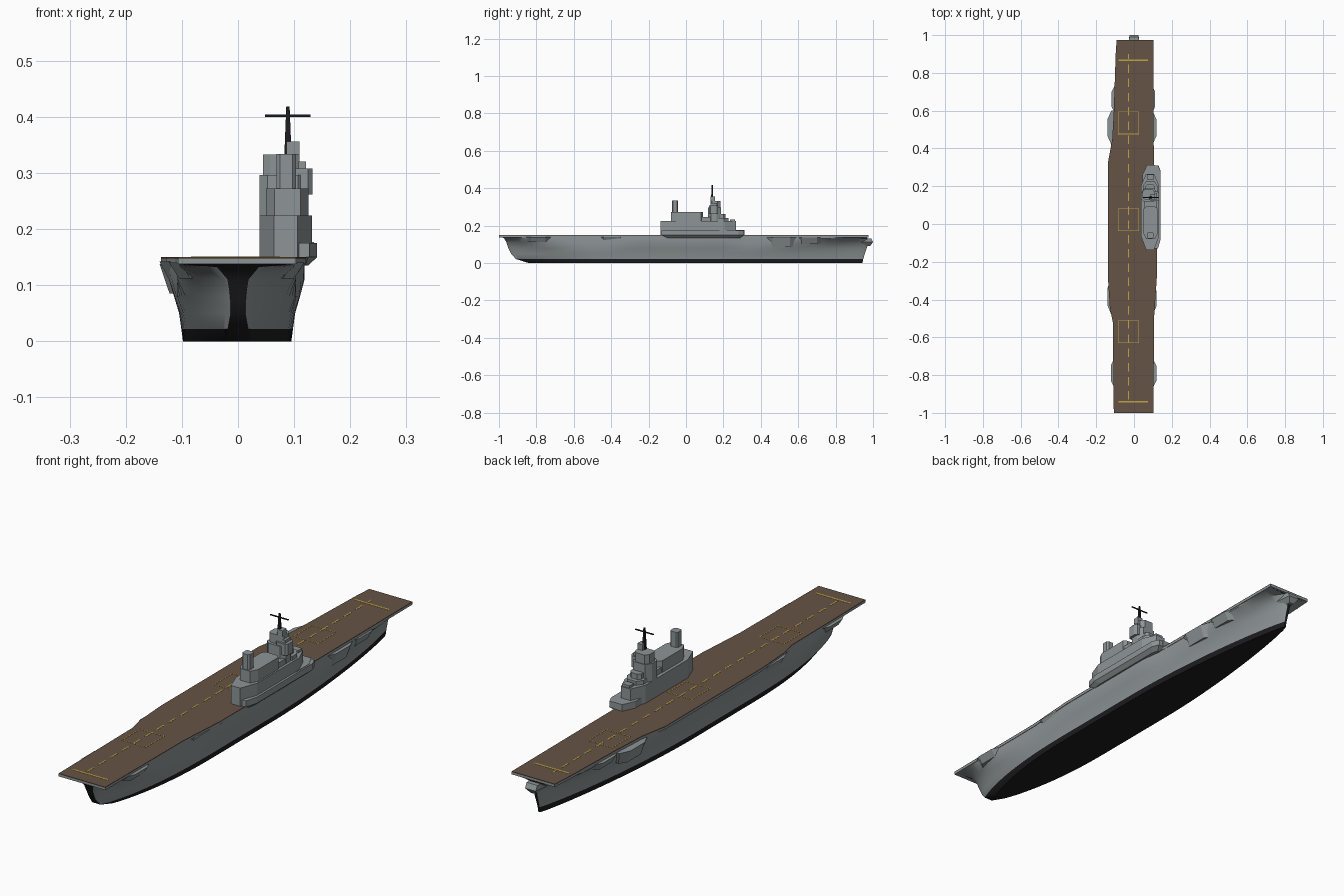
import bpy, math

if "Cube" in bpy.data.objects:
    bpy.data.objects.remove(bpy.data.objects["Cube"])

def material(name, color):
    m = bpy.data.materials.new(name)
    m.diffuse_color = (*color, 1)
    m.use_nodes = True
    m.node_tree.nodes["Principled BSDF"].inputs["Base Color"].default_value = m.diffuse_color
    return m

GREY = material("grey_paint", (0.27, 0.30, 0.31))
BLACK = material("black_paint", (0.012, 0.012, 0.014))
WOOD = material("deck_brown", (0.13, 0.088, 0.06))
YELLOW = material("marking_yellow", (0.55, 0.37, 0.06))

def mesh_object(name, verts, faces, mats):
    me = bpy.data.meshes.new(name)
    me.from_pydata(verts, [], faces)
    for m in mats:
        me.materials.append(m)
    ob = bpy.data.objects.new(name, me)
    bpy.context.collection.objects.link(ob)
    return ob

def prism(name, low, high, z0, z1, mat=GREY):
    """Solid between two outlines with equal point counts."""
    n = len(low)
    area = sum(low[i - 1][0] * low[i][1] - low[i][0] * low[i - 1][1] for i in range(n))
    if area < 0:
        low, high = low[::-1], high[::-1]
    verts = [(x, y, z0) for x, y in low] + [(x, y, z1) for x, y in high]
    faces = [(i, (i + 1) % n, n + (i + 1) % n, n + i) for i in range(n)]
    faces += [tuple(range(n))[::-1], tuple(range(n, 2 * n))]
    return mesh_object(name, verts, faces, [mat])

def block(name, x0, x1, y0, y1, z0, z1, cx=0, c0=0, c1=0, mat=GREY):
    """Box whose corners are cut by cx across and c0 / c1 along at each end."""
    pts = []
    pts += [(x0, y0 + c0), (x0 + cx, y0), (x1 - cx, y0), (x1, y0 + c0)] if c0 else [(x0, y0), (x1, y0)]
    pts += [(x1, y1 - c1), (x1 - cx, y1), (x0 + cx, y1), (x0, y1 - c1)] if c1 else [(x1, y1), (x0, y1)]
    return prism(name, pts, pts, z0, z1, mat)

# Flight deck outline, port and starboard edges as (y, half width)
PORT = [(-1, .107), (-.52, .112), (-.44, .128), (-.3, .137), (.33, .137), (.45, .115), (.6, .107), (.9, .097), (.975, .092)]
STBD = [(-1, .103), (-.5, .106), (-.28, .121), (.2, .121), (.32, .105), (.975, .102)]

def edge(table, y):
    y = max(table[0][0], min(table[-1][0], y))
    for (a, wa), (b, wb) in zip(table, table[1:]):
        if y <= b:
            return wa + (wb - wa) * (y - a) / (b - a)

deck = [(w, y) for y, w in STBD] + [(-w, y) for y, w in reversed(PORT)]
prism("deck_edge", deck, deck, .138, .147)
prism("deck_planking", deck, deck, .147, .150, WOOD)

# Hull: waterlines (z, stern y, bow y, beam, stern width, bow width, stern power, bow power)
LEVELS = [
    (0.000, -.84, .943, .098, .018, .004, 2.2, 1.7),
    (0.022, -.91, .948, .101, .018, .004, 2.4, 1.8),
    (0.050, -.935, .956, .105, .013, .005, 2.7, 1.9),
    (0.080, -.95, .966, .114, .014, .006, 3.2, 2.1),
    (0.110, -.96, .976, .123, .019, .010, 4.0, 2.6),
    (0.132, -.972, .972, .130, .037, .025, 6.5, 5.0),
    (0.139, -.985, .965, None, 0, 0, 1, 1)]
N = 48

def half_width(level, y, table):
    z, ys, yb, beam, ws, wb, ps, pb = level
    limit = edge(table, y) * .98
    if beam is None:
        return limit
    if table is STBD:
        beam *= .97
    if y < -.3:
        s, end, p = (-.3 - y) / (-.3 - ys), ws, ps
    elif y > .1:
        s, end, p = (y - .1) / (yb - .1), wb, pb
    else:
        s, end, p = 0, ws, 2
    return min(limit, end + (beam - end) * max(0, 1 - s ** p) ** .85)

verts, faces, mats = [], [], []
L = len(LEVELS)
for i in range(N + 1):
    u = .5 - .5 * math.cos(math.pi * i / N)
    for sign, table in ((1, STBD), (-1, PORT)):
        for lev in LEVELS:
            y = lev[1] + (lev[2] - lev[1]) * u
            verts.append((sign * half_width(lev, y, table), y, lev[0]))

def idx(i, side, k):
    return i * 2 * L + side * L + k

for i in range(N):
    for k in range(L - 1):
        faces.append((idx(i, 0, k), idx(i + 1, 0, k), idx(i + 1, 0, k + 1), idx(i, 0, k + 1)))
        faces.append((idx(i, 1, k), idx(i, 1, k + 1), idx(i + 1, 1, k + 1), idx(i + 1, 1, k)))
        mats += [int(k == 0)] * 2
    faces.append((idx(i, 0, 0), idx(i, 1, 0), idx(i + 1, 1, 0), idx(i + 1, 0, 0)))
    mats.append(1)
    faces.append((idx(i, 0, L - 1), idx(i + 1, 0, L - 1), idx(i + 1, 1, L - 1), idx(i, 1, L - 1)))
    mats.append(0)
for k in range(L - 1):
    faces.append((idx(0, 0, k), idx(0, 0, k + 1), idx(0, 1, k + 1), idx(0, 1, k)))
    faces.append((idx(N, 0, k), idx(N, 1, k), idx(N, 1, k + 1), idx(N, 0, k + 1)))
    mats += [1, 1]
hull = mesh_object("hull", verts, faces, [GREY, BLACK])
for p, m in zip(hull.data.polygons, mats):
    p.material_index = m
bpy.context.view_layer.objects.active = hull
hull.select_set(True)
bpy.ops.object.shade_smooth_by_angle(angle=math.radians(35))

# Bow platform at the stem head
prism("bow_platform", [(-.012, .93), (.012, .93), (.010, .985), (-.010, .985)],
      [(-.032, .93), (.032, .93), (.024, 1.0), (-.024, 1.0)], .092, .112)
prism("bow_bulwark", [(-.032, .93), (.032, .93), (.024, 1.0), (-.024, 1.0)],
      [(-.032, .93), (.032, .93), (.024, .99), (-.024, .99)], .112, .132)

# Gun galleries along both sides: (side, y start, y end, outer x, bottom z, top z)
def gallery(name, side, y0, y1, x, z0, z1):
    a = (y1 - y0) * .25
    def outline(outer, inset):
        return [(side * .075, y0 + inset), (side * (outer - .02), y0 + inset), (side * outer, y0 + a),
                (side * outer, y1 - a), (side * (outer - .02), y1 - inset), (side * .075, y1 - inset)]
    prism(name, outline(x - .018, .02), outline(x, 0), z0, z1)

for n, g in enumerate([
        (-1, .42, .60, .140, .085, .138), (-1, .58, .74, .118, .106, .138),
        (1, .42, .60, .118, .085, .138), (1, .58, .74, .112, .104, .138),
        (-1, -.48, -.29, .140, .108, .142), (1, -.48, -.31, .118, .110, .140),
        (-1, -.87, -.71, .123, .112, .140), (1, -.87, -.71, .118, .112, .140)]):
    gallery(f"gun_gallery_{n + 1}", *g)

# Island superstructure
prism("island_sponson", [(.09, -.10), (.12, -.10), (.125, -.06), (.125, .26), (.118, .29), (.09, .29)],
      [(.09, -.13), (.125, -.13), (.141, -.08), (.141, .28), (.13, .31), (.09, .31)], .135, .150)
block("island_ledge", .085, .141, -.13, .31, .150, .175, .014, .05, .03)
block("island_fore_step", .045, .135, .18, .312, .150, .177, .024, 0, .05)
block("island_base", .038, .132, -.137, .266, .150, .224, .026, .07, .06)
block("island_house", .050, .126, -.080, .092, .224, .272, .015, .03, .012)
block("island_waist", .052, .122, .08, .13, .224, .246)
block("island_bridge_step", .048, .124, .17, .228, .224, .240, .018, 0, .025)
block("funnel", .069, .103, -.076, -.042, .250, .334, .006, .006, .006)
block("bridge_tower", .038, .122, .118, .188, .224, .296, .015, .015, .025)
block("bridge_wing", .080, .133, .122, .172, .262, .308, .008, .008, .012)
block("bridge_upper", .045, .110, .130, .185, .290, .333, .012, .008, .016)
block("director", .086, .110, .130, .156, .333, .356)
block("director_low", .108, .121, .130, .165, .300, .320)
block("fore_gun_house", .070, .105, .235, .262, .224, .234)
block("bridge_fore_house", .060, .110, .185, .212, .238, .262, .012, 0, .012)

# Mast and yard
def square(x, y, r):
    return [(x - r, y - r), (x + r, y - r), (x + r, y + r), (x - r, y + r)]
prism("mast", square(.089, .140, .0065), square(.089, .140, .003), .33, .418, BLACK)
block("mast_yard", .048, .129, .138, .142, .400, .404, mat=BLACK)

# Deck markings
def stripe(name, x0, x1, y0, y1):
    block(name, x0, x1, y0, y1, .1495, .1508, mat=YELLOW)

for n in range(25):
    y = -.93 + n * .0752
    stripe(f"centre_dash_{n + 1}", -.0325, -.0265, y, min(y + .045, .9))
for n, y in enumerate((-.942, .868)):
    stripe(f"end_bar_{n + 1}", -.082, .075, y - .004, y + .004)
for n, yc in enumerate((-.57, .022, .535)):
    x0, x1, y0, y1, t = -.084, .027, yc - .06, yc + .06, .003
    stripe(f"lift_{n + 1}_aft", x0, x1, y0, y0 + t)
    stripe(f"lift_{n + 1}_fore", x0, x1, y1 - t, y1)
    stripe(f"lift_{n + 1}_port", x0, x0 + t, y0, y1)
    stripe(f"lift_{n + 1}_starboard", x1 - t, x1, y0, y1)
